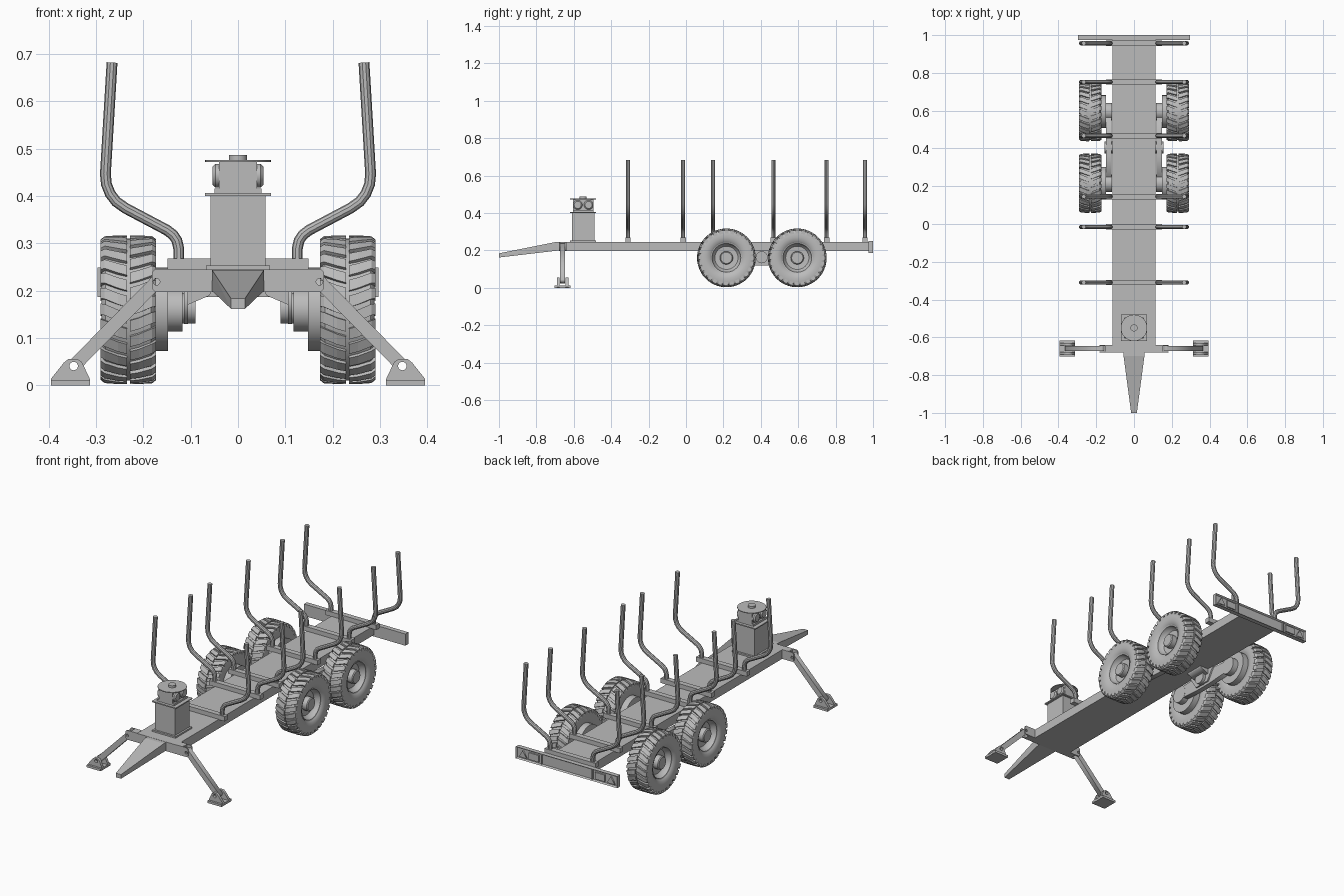
import bpy, bmesh, math
from mathutils import Matrix, Vector

if "Cube" in bpy.data.objects:
    bpy.data.objects.remove(bpy.data.objects["Cube"])

grey = bpy.data.materials.new("plain grey")
grey.use_nodes = True
COLOUR = (0.5, 0.5, 0.5, 1)
grey.diffuse_color = COLOUR
grey.node_tree.nodes["Principled BSDF"].inputs["Base Color"].default_value = COLOUR


def finish(name, bm, mirror=False, smooth=True):
    """Turn a bmesh into an object, mirrored to the other side if asked."""
    bmesh.ops.remove_doubles(bm, verts=bm.verts, dist=0.00005)
    bmesh.ops.recalc_face_normals(bm, faces=bm.faces)
    mesh = bpy.data.meshes.new(name)
    bm.to_mesh(mesh)
    bm.free()
    mesh.materials.clear()
    mesh.materials.append(grey)
    if smooth:
        mesh.shade_smooth()
        mesh.set_sharp_from_angle(angle=math.radians(32))
    obj = bpy.data.objects.new(name, mesh)
    bpy.context.collection.objects.link(obj)
    if mirror:
        obj.modifiers.new("Mirror", 'MIRROR').use_axis = (True, False, False)
    return obj


def box(name, x, y, z, mirror=False):
    """Box from (low, high) ranges."""
    bm = bmesh.new()
    bmesh.ops.create_cube(bm, size=1)
    for v in bm.verts:
        v.co = [(r[0] + r[1]) / 2 + c * (r[1] - r[0]) for r, c in zip((x, y, z), v.co)]
    return finish(name, bm, mirror, False)


def revolve(name, profile, centre, axis='X', segs=32, mirror=False):
    """Spin (radius, along-axis) points around an axis through centre."""
    bm = bmesh.new()
    vs = [bm.verts.new((a, 0, r) if axis == 'X' else (r, 0, a)) for r, a in profile]
    edges = [bm.edges.new(p) for p in zip(vs, vs[1:])]
    bmesh.ops.spin(bm, geom=vs + edges, cent=(0, 0, 0), steps=segs, angle=math.tau,
                   axis=(1, 0, 0) if axis == 'X' else (0, 0, 1))
    bmesh.ops.translate(bm, verts=bm.verts, vec=centre)
    return finish(name, bm, mirror)


def drum(name, radius, low, high, centre, axis='X', mirror=False, bevel=0.0):
    pts = [(0, low), (radius, low), (radius, high - bevel), (radius - bevel, high), (0, high)]
    return revolve(name, pts, centre, axis, 32, mirror)


def plate(name, outline, low, high, plane='XZ', holes=(), mirror=True):
    """Extruded outline with optional round holes (a, b, radius)."""
    curve = bpy.data.curves.new(name, 'CURVE')
    curve.dimensions, curve.fill_mode = '2D', 'BOTH'
    curve.extrude = (high - low) / 2
    loops = [outline]
    for a, b, r in holes:
        loops.append([(a + r * math.cos(i * math.tau / 16), b + r * math.sin(i * math.tau / 16))
                      for i in range(16)])
    for loop in loops:
        sp = curve.splines.new('POLY')
        sp.points.add(len(loop) - 1)
        sp.use_cyclic_u = True
        for p, (a, b) in zip(sp.points, loop):
            p.co = (a, b, 0, 1)
    temp = bpy.data.objects.new("temp", curve)
    mesh = bpy.data.meshes.new_from_object(temp)
    bpy.data.objects.remove(temp)
    bm = bmesh.new()
    bm.from_mesh(mesh)
    bpy.data.meshes.remove(mesh)
    mid = (low + high) / 2
    for v in bm.verts:
        a, b, c = v.co
        v.co = (a, c + mid, b) if plane == 'XZ' else (c + mid, a, b)
    return finish(name, bm, mirror, False)


# Chassis and tapered drawbar
box("chassis_beam", (-0.115, 0.115), (-0.68, 0.976), (0.197, 0.245))
bm = bmesh.new()
for s in (-1, 1):
    for co in ((0.055, -0.675, 0.2), (0.055, -0.675, 0.244), (0.055, -0.70, 0.244),
               (0.015, -1, 0.162), (0.015, -1, 0.184)):
        bm.verts.new((s * co[0], co[1], co[2]))
bmesh.ops.convex_hull(bm, input=bm.verts)
finish("drawbar", bm, smooth=False)

# Crane pedestal and slewing head
CY = -0.55
box("pedestal_foot", (-0.068, 0.068), (CY - 0.07, CY + 0.07), (0.244, 0.253))
box("pedestal_column", (-0.058, 0.058), (CY - 0.06, CY + 0.06), (0.253, 0.4))
box("pedestal_top_plate", (-0.07, 0.07), (CY - 0.07, CY + 0.07), (0.4, 0.406))
box("head_base", (-0.05, 0.05), (CY - 0.055, CY + 0.055), (0.406, 0.416))
box("head_body", (-0.04, 0.04), (CY - 0.055, CY + 0.055), (0.416, 0.472))
for i, dy in enumerate((-0.029, 0.029)):
    drum(f"slew_cylinder_{i}", 0.025, 0.03, 0.054, (0, CY + dy, 0.443), mirror=True, bevel=0.006)
drum("head_disc", 0.07, 0.472, 0.476, (0, CY, 0), 'Z')
drum("head_cap", 0.019, 0.476, 0.487, (0, CY, 0), 'Z')

# Bolsters with bent stakes
path = [(0.125, 0.25), (0.125, 0.288), (0.129, 0.306), (0.137, 0.318), (0.15, 0.328),
        (0.237, 0.374), (0.257, 0.388), (0.27, 0.405), (0.278, 0.425), (0.28, 0.447),
        (0.266, 0.682)]
stake = bpy.data.curves.new("stake", 'CURVE')
stake.dimensions = '3D'
stake.bevel_depth, stake.bevel_resolution, stake.use_fill_caps = 0.0115, 3, True
spline = stake.splines.new('POLY')
spline.points.add(len(path) - 1)
for p, (x, z) in zip(spline.points, path):
    p.co = (x, 0, z, 1)
temp = bpy.data.objects.new("temp", stake)
stake_mesh = bpy.data.meshes.new_from_object(temp)
bpy.data.objects.remove(temp)
for i, y in enumerate((-0.31, -0.015, 0.145, 0.467, 0.752, 0.957)):
    box(f"bolster_{i}", (-0.149, 0.149), (y - 0.014, y + 0.014), (0.243, 0.268))
    bm = bmesh.new()
    bm.from_mesh(stake_mesh)
    bmesh.ops.translate(bm, verts=bm.verts, vec=(0, y, 0))
    finish(f"stakes_{i}", bm, True)

# Rear bumper with a recessed back, lamps and triangular reflectors
bumper = box("rear_bumper", (-0.297, 0.297), (0.975, 1.0), (0.187, 0.249))
bm = bmesh.new()
bm.from_mesh(bumper.data)
back = [f for f in bm.faces if f.normal.y > 0.9]
bmesh.ops.inset_region(bm, faces=back, thickness=0.008)
bmesh.ops.translate(bm, verts=back[0].verts, vec=(0, -0.009, 0))
bm.to_mesh(bumper.data)
bm.free()
plate("reflector", [(0.235, 0.2), (0.281, 0.2), (0.258, 0.238)], 0.99, 0.998)
box("tail_lamp", (0.165, 0.222), (0.99, 0.998), (0.2, 0.236), True)
box("bumper_rib", (0.145, 0.151), (0.99, 0.999), (0.193, 0.243), True)

# Wheels: smooth carcass, dished rim, slanted tread lugs
WX, WZ, LUGS = 0.2315, 0.16, 28
half = [(0.082, 0.046), (0.09, 0.053), (0.11, 0.057), (0.13, 0.057), (0.142, 0.054), (0.148, 0.048)]
tyre = half + [(0.15, 0)] + [(r, -a) for r, a in reversed(half)]
rim = [(0, 0.047), (0.03, 0.047), (0.035, 0.043), (0.035, 0.016), (0.062, 0.018), (0.073, 0.03),
       (0.077, 0.046), (0.083, 0.048), (0.083, -0.046), (0.075, -0.046), (0.07, -0.03), (0, -0.03)]
# Lug sections: across, outer radius, inner radius, sweep in lug pitches
lug = [(0.003, 0.157, 0.146, 0.0), (0.022, 0.157, 0.146, 0.16),
       (0.05, 0.1555, 0.143, 0.5), (0.0585, 0.149, 0.136, 0.55), (0.0585, 0.136, 0.13, 0.55)]
pitch = math.tau / LUGS
for n, wy in (("front", 0.216), ("rear", 0.595)):
    c = Vector((WX, wy, WZ))
    revolve(f"{n}_tyres", tyre, c, segs=56, mirror=True)
    revolve(f"{n}_rims", rim, c, segs=40, mirror=True)
    bm = bmesh.new()
    for s in (-1, 1):
        for k in range(LUGS):
            rings = []
            for x, ro, ri, sweep in lug:
                mid = (k + sweep + (0.5 if s > 0 else 0)) * pitch
                ring = []
                for r, d in ((ri, -1), (ro, -1), (ro, 1), (ri, 1)):
                    t = mid + d * 0.34 * pitch
                    ring.append(bm.verts.new(c + Vector((s * x, -r * math.cos(t), r * math.sin(t)))))
                rings.append(ring)
            for a, b in zip(rings, rings[1:]):
                for j in range(4):
                    bm.faces.new((a[j], a[j - 1], b[j - 1], b[j]))
            bm.faces.new(rings[0])
            bm.faces.new(rings[-1])
    finish(f"{n}_tread_lugs", bm, True, False)
    # Brake drum and hub carrier behind each wheel
    drum(f"{n}_brake_drums", 0.087, 0.148, 0.205, (0, wy, WZ), mirror=True)
    drum(f"{n}_hub_carriers", 0.046, 0.117, 0.15, (0, wy, WZ), mirror=True)

# Bogie beams, pivots and hanger brackets
BY = 0.405
beam = [(-0.2, 0.13), (-0.2, 0.19), (-0.045, 0.2), (0.045, 0.2), (0.2, 0.19), (0.2, 0.13),
        (0.045, 0.12), (-0.045, 0.12)]
plate("bogie_beams", [(BY + a, b) for a, b in beam], 0.118, 0.147, 'YZ')
drum("bogie_pivots", 0.032, 0.09, 0.156, (0, BY, 0.163), mirror=True)
hanger = [(-0.09, 0.2), (0.09, 0.2), (0.045, 0.13), (-0.045, 0.13)]
plate("bogie_hangers", [(BY + a, b) for a, b in hanger], 0.106, 0.114, 'YZ')
plate("hanger_gussets", [(0.055, 0.2), (0.06, 0.19), (0.107, 0.17), (0.107, 0.2)], BY - 0.05, BY + 0.05)

# Stabiliser legs: bracket, arm and foot on each side
LY = -0.66
TOP, FOOT = Vector((0.172, 0.219)), Vector((0.347, 0.041))
box("leg_mounts", (0.114, 0.153), (LY - 0.02, LY + 0.02), (0.197, 0.246), True)
for n, side in (("front", -1), ("rear", 1)):
    mid = LY + side * 0.017
    plate(f"leg_bracket_{n}", [(0.15, 0.197), (0.175, 0.197), (0.182, 0.205), (0.182, 0.238),
                               (0.175, 0.246), (0.15, 0.246)], mid - 0.003, mid + 0.003,
          holes=[(*TOP, 0.007)])
    mid = LY + side * 0.024
    plate(f"foot_cheek_{n}", [(0.313, 0.002), (0.395, 0.002), (0.395, 0.014), (0.368, 0.048),
                              (0.358, 0.056), (0.34, 0.056), (0.33, 0.05), (0.313, 0.014)],
          mid - 0.007, mid + 0.007, holes=[(*FOOT, 0.009)])
u = (FOOT - TOP).normalized()
w = Vector((-u.y, u.x))
ends = [TOP - u * 0.01 + w * 0.014, TOP - u * 0.016, TOP - u * 0.01 - w * 0.014,
        FOOT + u * 0.01 - w * 0.014, FOOT + u * 0.016, FOOT + u * 0.01 + w * 0.014]
plate("leg_arms", [tuple(p) for p in ends], LY - 0.013, LY + 0.013,
      holes=[(*TOP, 0.007), (*FOOT, 0.009)])
box("foot_soles", (0.313, 0.395), (LY - 0.042, LY + 0.042), (0, 0.012), True)
